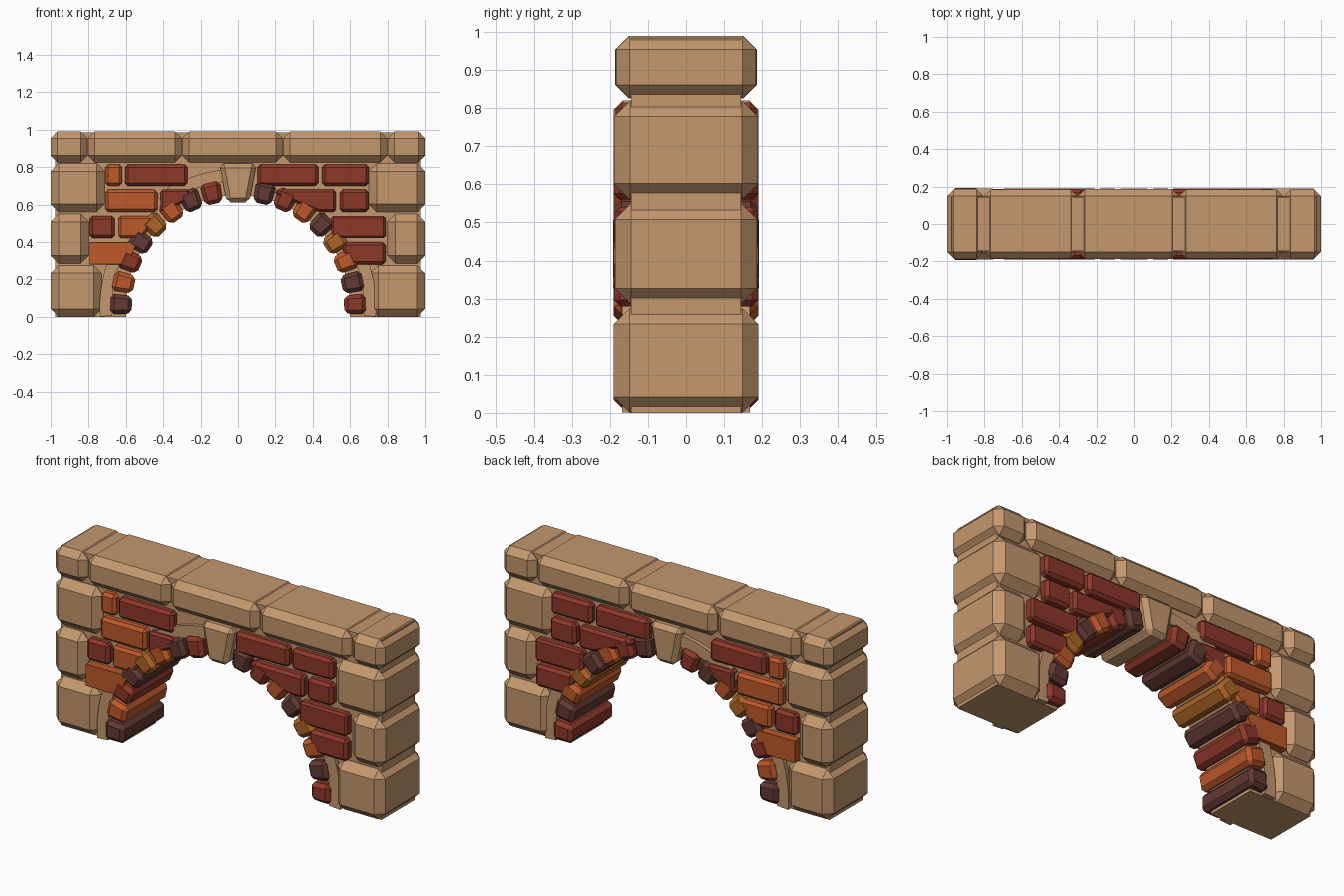
import bpy, bmesh, math, random
from mathutils import Vector

random.seed(4)
if "Cube" in bpy.data.objects:
    bpy.data.objects.remove(bpy.data.objects["Cube"], do_unlink=True)


def material(name, rgb):
    m = bpy.data.materials.new(name)
    m.use_nodes = True
    m.diffuse_color = (*rgb, 1)
    m.node_tree.nodes["Principled BSDF"].inputs["Base Color"].default_value = (*rgb, 1)
    return m


tan = material("tan stone", (0.55, 0.31, 0.155))
red = material("red brick", (0.27, 0.04, 0.023))
orange = material("orange brick", (0.52, 0.10, 0.024))
ochre = material("ochre brick", (0.42, 0.13, 0.02))
dark = material("dark brick", (0.125, 0.042, 0.034))

CENTRE = Vector((0, 0, 0.05))     # centre of the arch
INNER, OUTER = 0.57, 0.685        # arch ring radii


def block(name, outline, depth, mat, chamfer=0, clip=0):
    """Extrude an (x, z) outline through the wall, optionally trimmed along the arch."""
    bm = bmesh.new()
    verts = [bm.verts.new((x, -depth, z)) for x, z in outline]
    bm.faces.new(verts)
    near = min((v.co - CENTRE for v in verts), key=lambda d: d.length)
    if near.length < clip:
        out = near.normalized()
        bmesh.ops.bisect_plane(bm, geom=bm.verts[:] + bm.edges[:] + bm.faces[:],
                               plane_co=CENTRE + out * clip, plane_no=out, clear_inner=True)
    ext = bmesh.ops.extrude_face_region(bm, geom=bm.faces[:])
    moved = [g for g in ext["geom"] if isinstance(g, bmesh.types.BMVert)]
    bmesh.ops.translate(bm, verts=moved, vec=(0, 2 * depth, 0))
    bmesh.ops.recalc_face_normals(bm, faces=bm.faces[:])
    if chamfer:
        bmesh.ops.bevel(bm, geom=bm.edges[:], offset=chamfer, segments=1,
                        affect='EDGES', profile=0.5, clamp_overlap=True)
    mesh = bpy.data.meshes.new(name)
    bm.to_mesh(mesh)
    bm.free()
    mesh.materials.append(mat)
    obj = bpy.data.objects.new(name, mesh)
    bpy.context.collection.objects.link(obj)
    return obj


def rect(x0, x1, z0, z1):
    return [(x0, z0), (x1, z0), (x1, z1), (x0, z1)]


def polar(radius, degrees):
    a = math.radians(degrees)
    return (radius * math.cos(a), CENTRE.z + radius * math.sin(a))


def arc(radius, start, end, steps):
    return [polar(radius, start + (end - start) * i / steps) for i in range(steps + 1)]


# Mortar core with the arch opening
core = [(-0.975, 0), (-0.975, 0.985), (0.975, 0.985), (0.975, 0), (0.6, 0)]
block("mortar_core", core + arc(0.6, 0, 180, 32) + [(-0.6, 0)], 0.145, tan)

# Raised mortar bands beside the arch ring
for name, start, end in (("left_foot", -3.8, 20), ("right_foot", 160, 183.8), ("crown", 97, 126)):
    band = arc(0.675, start, end, 8) + arc(0.74, end, start, 8)
    block("mortar_band_" + name, band, 0.168, tan)

# Coping stones along the top
joints = [-1, -0.805, -0.3, 0.24, 0.8, 1]
for x0, x1 in zip(joints, joints[1:]):
    block("coping_stone", rect(x0 + 0.002 * (x0 > -1), x1 - 0.002 * (x1 < 1), 0.825, 0.99),
          random.uniform(0.184, 0.19), tan, 0.036)

# Corner stones, alternating long and short
for side, widths in ((-1, (0.27, 0.2, 0.285)), (1, (0.29, 0.2, 0.3))):
    for width, z0, z1 in zip(widths, (0, 0.285, 0.56), (0.275, 0.55, 0.82)):
        x0, x1 = sorted((side, side * (1 - width)))
        block("corner_stone", rect(x0, x1, z0, z1), random.uniform(0.185, 0.192), tan, 0.042)

# Wall bricks, one list per course
courses = [
    (0.70, 0.815, [(-0.71, -0.62, orange), (-0.605, -0.27, red), (0.105, 0.43, red), (0.45, 0.70, red)]),
    (0.56, 0.68, [(-0.71, -0.43, orange), (-0.415, -0.26, red), (0.2, 0.525, red), (0.545, 0.70, red)]),
    (0.42, 0.54, [(-0.795, -0.66, red), (-0.64, -0.44, orange), (0.5, 0.79, red)]),
    (0.28, 0.40, [(-0.795, -0.54, orange), (0.56, 0.79, red)]),
]
for z0, z1, bricks in courses:
    for x0, x1, mat in bricks:
        block("wall_brick", rect(x0, x1, z0, z1), random.uniform(0.184, 0.19), mat, 0.016, 0.66)

# Arch ring bricks, from the foot up to the keystone on each side
rings = {
    -1: (dark, orange, red, dark, ochre, orange, dark, red),
    1: (red, dark, orange, ochre, dark, orange, red, dark),
}
for side, mats in rings.items():
    for i, mat in enumerate(mats):
        a = 1.5 + 10.8 * i
        outline = [polar(INNER, a - 4.8), polar(OUTER, a - 4.6), polar(OUTER, a + 4.6), polar(INNER, a + 4.8)]
        block("arch_brick", [(side * x, z) for x, z in outline], 0.19, mat, 0.02)

# Keystone
block("keystone", [(-0.06, 0.61), (0.06, 0.61), (0.1, 0.82), (-0.1, 0.82)], 0.19, tan, 0.024)
